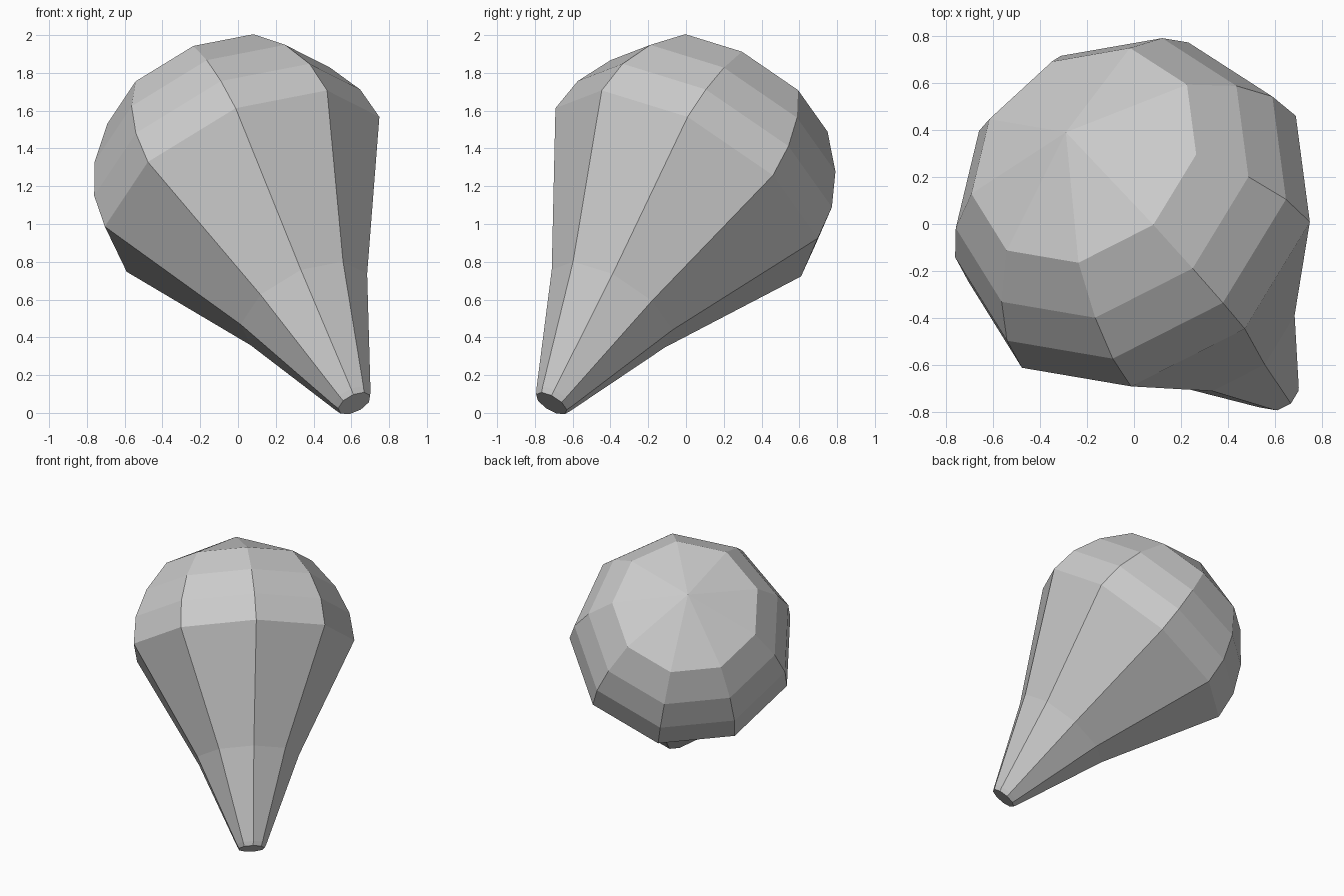
import bpy, bmesh, math
from mathutils import Vector

if "Cube" in bpy.data.objects:
    bpy.data.objects.remove(bpy.data.objects["Cube"])

SIDES = 9
CENTRE = Vector((0.029, 0.002, 1.206))          # centre of the widest ring
AXIS = Vector((-0.396, 0.482, 0.780)).normalized()  # from narrow tip to dome
V = Vector((0.265, -0.754, 0.600))
V = (V - AXIS * V.dot(AXIS)).normalized()
U = AXIS.cross(V) * -1                           # completes the ring frame

# (position along axis, radius): domed head, tapering neck, chamfered tip
PROFILE = [(0.60, 0.53), (0.40, 0.69), (0.20, 0.78), (0.0, 0.805),
           (-0.815, 0.371), (-1.45, 0.109), (-1.48, 0.094)]

bm = bmesh.new()


def ring(t, r):
    pts = []
    for i in range(SIDES):
        a = math.radians(70) + i * math.tau / SIDES
        pts.append(bm.verts.new(CENTRE + AXIS * t + (U * math.cos(a) + V * math.sin(a)) * r))
    return pts


rings = [ring(t, r) for t, r in PROFILE]

# side bands
for a, b in zip(rings, rings[1:]):
    for i in range(SIDES):
        j = (i + 1) % SIDES
        bm.faces.new((a[i], a[j], b[j], b[i]))

# faceted crown and flat tip
apex = bm.verts.new(CENTRE + AXIS * 0.805)
for i in range(SIDES):
    bm.faces.new((apex, rings[0][i], rings[0][(i + 1) % SIDES]))
bm.faces.new(rings[-1])

bmesh.ops.recalc_face_normals(bm, faces=bm.faces)
mesh = bpy.data.meshes.new("tapered_bulb")
bm.to_mesh(mesh)
bm.free()
bpy.context.collection.objects.link(bpy.data.objects.new("tapered_bulb", mesh))
